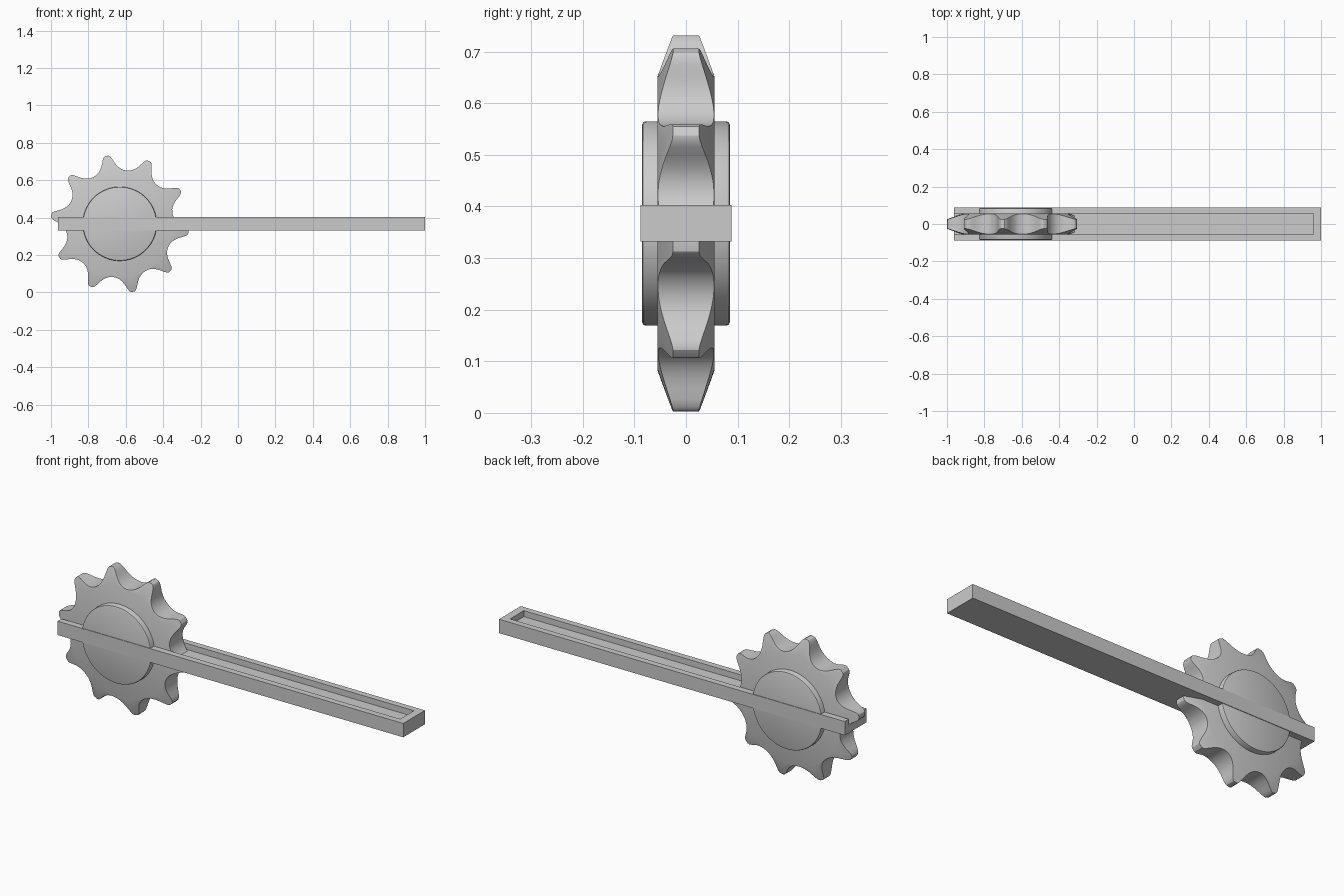
import bpy, bmesh, math

if "Cube" in bpy.data.objects:
    bpy.data.objects.remove(bpy.data.objects["Cube"])

CX, CZ = -0.632, 0.367      # wheel axis
TEETH = 10
TIP, ROOT = 0.37, 0.285


def finish(name, bm, smooth=False):
    bmesh.ops.recalc_face_normals(bm, faces=bm.faces[:])
    mesh = bpy.data.meshes.new(name)
    bm.to_mesh(mesh)
    bm.free()
    ob = bpy.data.objects.new(name, mesh)
    bpy.context.collection.objects.link(ob)
    bpy.context.view_layer.objects.active = ob
    for o in bpy.context.selected_objects:
        o.select_set(False)
    ob.select_set(True)
    if smooth:
        bpy.ops.object.shade_smooth_by_angle(angle=math.radians(30))
    return ob


def lathe_rings(name, rings):
    """Skin a list of rings, each a list of (angle, radius, y), and cap the ends."""
    bm = bmesh.new()
    loops = [[bm.verts.new((CX + r * math.cos(a), y, CZ + r * math.sin(a)))
              for a, r, y in ring] for ring in rings]
    n = len(loops[0])
    for lo, hi in zip(loops, loops[1:]):
        for i in range(n):
            j = (i + 1) % n
            bm.faces.new((lo[i], lo[j], hi[j], hi[i]))
    bm.faces.new(loops[0])
    bm.faces.new(loops[-1])
    return finish(name, bm, True)


# toothed wheel: half-tooth outline (degrees from tooth centre, radius)
half = [(0, TIP), (1.5, 0.3695), (2.8, 0.364), (4, 0.352), (5.5, 0.335), (7, 0.320),
        (9, 0.307), (11, 0.298), (13.5, 0.291), (16, 0.288), (18, 0.287)]
tooth = [(-a, r) for a, r in half[:0:-1]] + half[:-1]
outline = [(math.radians(101 + k * 360 / TEETH + a), r)
           for k in range(TEETH) for a, r in tooth]


def half_width(r):
    return 0.055 - 0.030 * (r - ROOT) / (TIP - ROOT)


lathe_rings("toothed_wheel", [
    [(a, ROOT, -0.055) for a, r in outline],
    [(a, r, -half_width(r)) for a, r in outline],
    [(a, r, half_width(r)) for a, r in outline],
    [(a, ROOT, 0.055) for a, r in outline]])

# hub disc with rounded rims
SEG = 72
profile = [(0.191, -0.085), (0.196, -0.083), (0.198, -0.078),
           (0.198, 0.078), (0.196, 0.083), (0.191, 0.085)]
lathe_rings("hub", [[(2 * math.pi * i / SEG, r, y) for i in range(SEG)]
                    for r, y in profile])


def box(name, x0, x1, y, z0, z1):
    bm = bmesh.new()
    bmesh.ops.create_cube(bm, size=1)
    for v in bm.verts:
        v.co = (x1 if v.co.x > 0 else x0, math.copysign(y, v.co.y),
                z1 if v.co.z > 0 else z0)
    return finish(name, bm)


# long bar with a groove in its top, open at the wheel end
cutter = box("groove_cutter", -1.2, 0.96, 0.056, 0.372, 0.5)
bar = box("grooved_bar", -0.963, 1.0, 0.088, 0.332, 0.403)
mod = bar.modifiers.new("groove", 'BOOLEAN')
mod.operation = 'DIFFERENCE'
mod.object = cutter
mod.solver = 'EXACT'
bpy.ops.object.modifier_apply(modifier=mod.name)
bpy.data.objects.remove(cutter)
